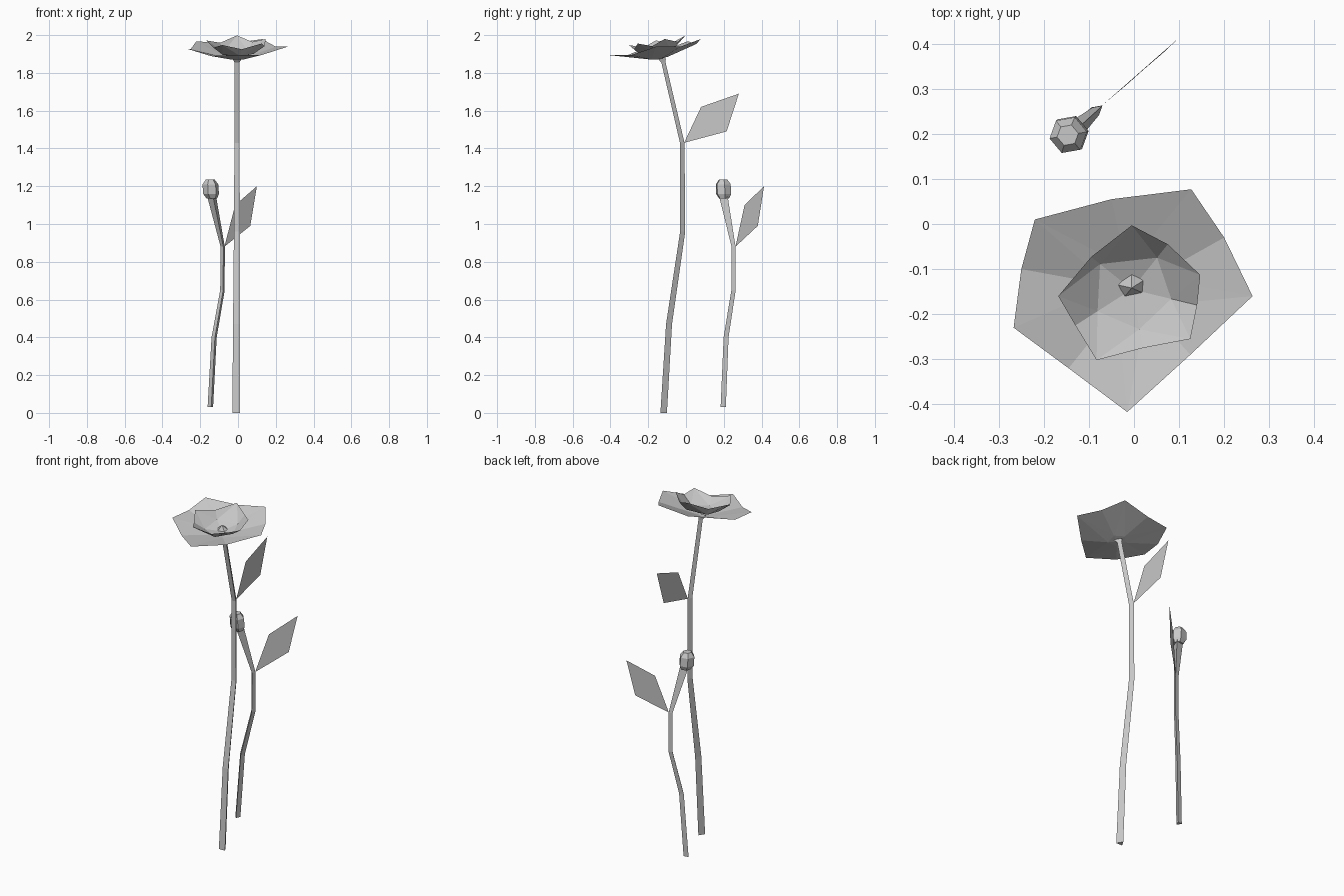
import bpy, math
from mathutils import Vector

if "Cube" in bpy.data.objects:
    bpy.data.objects.remove(bpy.data.objects["Cube"])

grey = bpy.data.materials.new("plain grey")
grey.diffuse_color = (0.58, 0.58, 0.58, 1)
grey.use_nodes = True
grey.node_tree.nodes["Principled BSDF"].inputs["Base Color"].default_value = grey.diffuse_color


def make(name, verts, faces):
    me = bpy.data.meshes.new(name)
    me.from_pydata([tuple(v) for v in verts], [], faces)
    me.materials.append(grey)
    me.update()
    ob = bpy.data.objects.new(name, me)
    bpy.context.collection.objects.link(ob)
    return ob


def sweep(name, path, sides, start, cap=True):
    """Flat-sided tube along (x, y, z, radius) points; first corner at angle start."""
    verts, faces = [], []
    for x, y, z, r in path:
        for i in range(sides):
            a = math.radians(start) + 2 * math.pi * i / sides
            verts.append((x + r * math.cos(a), y + r * math.sin(a), z))
    for k in range(len(path) - 1):
        for i in range(sides):
            j = (i + 1) % sides
            a, b = k * sides, (k + 1) * sides
            faces.append((a + i, a + j, b + j, b + i))
    if cap:
        faces.append(tuple(reversed(range(sides))))
        faces.append(tuple(range(len(verts) - sides, len(verts))))
    return make(name, verts, faces)


def tilt(y, z):
    """The bloom leans towards the front."""
    return z + 0.17 * (y + 0.14)


def petals(name, rim, base_z, tip_z, mid_z, ring_r, ring_z, ring_turn):
    """Pointed ten-corner rim, five-corner inner ring and a centre point."""
    cx, cy = -0.005, -0.145
    verts = [(x, y, tilt(y, mid_z if i % 2 else tip_z)) for i, (x, y) in enumerate(rim)]
    for k in range(5):      # inner corners lie below the notches between tips
        x, y = rim[2 * k + 1]
        d = Vector((x - cx, y - cy)).normalized() * ring_r
        verts.append((cx + d.x, cy + d.y, tilt(cy + d.y, ring_z)))
    verts.append((cx, cy, base_z))
    faces = []
    for k in range(5):
        n = (k + 1) % 5
        m, t, m2 = 2 * k + 1, (2 * k + 2) % 10, 2 * n + 1
        faces += [(m, 10 + k, t), (t, 10 + k, 10 + n), (t, 10 + n, m2), (10 + k, 15, 10 + n)]
    return make(name, verts, faces)


# tall stem with flared top
sweep("tall_stem", [(-0.01, -0.124, 0, .023), (-0.008, -0.095, .47, .021),
                    (-0.006, -0.022, .96, .018), (-0.005, -0.024, 1.43, .016),
                    (-0.005, -0.123, 1.855, .015), (-0.005, -0.135, 1.875, .028)], 3, 90)

# short stem, turned and widening below the bud
sweep("short_stem", [(-0.145, .2, .03, .017), (-0.125, .215, .40, .016),
                     (-0.081, .254, .65, .014), (-0.08, .254, .88, .013),
                     (-0.138, .202, 1.15, .028)], 3, 40)

# closed bud
sweep("bud", [(-0.138, .202, 1.135, .028), (-0.143, .199, 1.16, .043),
              (-0.146, .197, 1.21, .042), (-0.147, .197, 1.235, .024)], 6, 10)

# leaves: flat diamonds
make("upper_leaf", [(-0.005, -0.01, 1.43), (-0.005, .215, 1.49),
                    (-0.005, .28, 1.69), (-0.005, .08, 1.62)], [(0, 1, 2, 3)])
make("lower_leaf", [(-0.072, .262, .88), (.065, .38, .99),
                    (.10, .413, 1.20), (-0.015, .31, 1.10)], [(0, 1, 2, 3)])

# outer and inner petals
outer = [(-.22, .01), (-.05, .055), (.127, .077), (.20, -.03), (.263, -.16),
         (.125, -.29), (-.015, -.417), (-.145, -.32), (-.267, -.23), (-.25, -.10)]
inner = [(-.168, -.16), (-.095, -.073), (-.005, -.003), (.075, -.045), (.147, -.113),
         (.14, -.18), (.125, -.255), (.02, -.275), (-.083, -.302), (-.13, -.225)]
petals("outer_petals", outer, 1.87, 1.942, 1.92, .05, 1.878, 0)
petals("inner_petals", inner, 1.885, 1.975, 1.948, .09, 1.905, 0)

# small pointed flower centre
rim = [(-0.036, -.135), (-.005, -.108), (.021, -.125), (.018, -.152), (-.02, -.16)]
make("flower_centre", [(x, y, tilt(y, 1.892)) for x, y in rim] + [(-.005, -.142, 1.92)],
     [((i + 1) % 5, i, 5) for i in range(5)])
